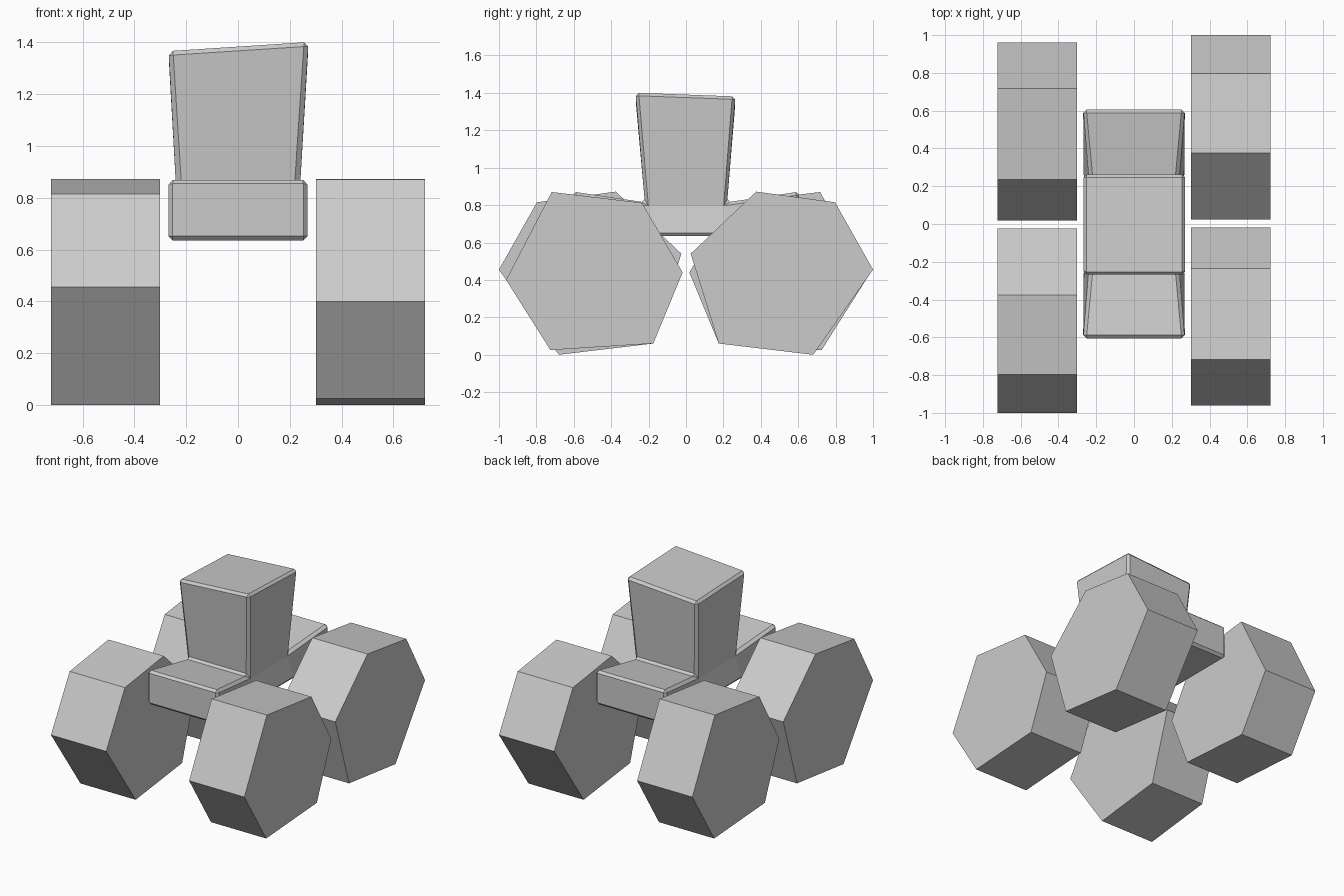
import bpy, bmesh

if "Cube" in bpy.data.objects:
    bpy.data.objects.remove(bpy.data.objects["Cube"])


def make_object(name, verts, faces):
    bm = bmesh.new()
    vs = [bm.verts.new(v) for v in verts]
    for f in faces:
        bm.faces.new([vs[i] for i in f])
    bmesh.ops.recalc_face_normals(bm, faces=bm.faces)
    mesh = bpy.data.meshes.new(name)
    bm.to_mesh(mesh)
    bm.free()
    obj = bpy.data.objects.new(name, mesh)
    bpy.context.collection.objects.link(obj)
    return obj


# Body: low chassis pinched in the middle, with a flaring cabin and tilted roof
# Each station: y, half width at top, height at top
stations = [(-0.605, 0.269, 0.872), (-0.22, 0.233, 0.815),
            (0.22, 0.233, 0.815), (0.605, 0.269, 0.872)]
verts = []
for y, hw, z in stations:
    verts += [(-0.269, y, 0.635), (0.269, y, 0.635), (hw, y, z), (-hw, y, z)]
verts += [(-0.268, -0.27, 1.367), (0.272, -0.27, 1.402),
          (0.272, 0.264, 1.382), (-0.268, 0.264, 1.347)]
faces = [(0, 1, 2, 3), (12, 13, 14, 15)]
for i in range(3):
    a, b = 4 * i, 4 * i + 4
    faces += [(a, a + 1, b + 1, b), (a + 1, a + 2, b + 2, b + 1), (a + 3, a, b, b + 3)]
    if i != 1:
        faces.append((a + 2, a + 3, b + 3, b + 2))
base, roof = [7, 6, 10, 11], [16, 17, 18, 19]
faces.append(roof)
for i in range(4):
    j = (i + 1) % 4
    faces.append((base[i], base[j], roof[j], roof[i]))
body = make_object("body", verts, faces)
bevel = body.modifiers.new("edge_chamfer", 'BEVEL')
bevel.width = 0.017
bevel.segments = 1
bevel.limit_method = 'ANGLE'


# Wheels: irregular hexagonal prisms, diagonal pairs share a profile
def wheel(name, profile, side, end):
    verts = [(side * x, end * y, z) for x in (0.302, 0.722) for y, z in profile]
    faces = [tuple(range(6)), tuple(range(6, 12))]
    faces += [(i, (i + 1) % 6, (i + 1) % 6 + 6, i + 6) for i in range(6)]
    make_object(name, verts, faces)


profile_a = [(1.0, 0.455), (0.797, 0.815), (0.375, 0.872),
             (0.025, 0.54), (0.175, 0.06), (0.68, 0.0)]
profile_b = [(0.962, 0.40), (0.718, 0.87), (0.235, 0.812),
             (0.018, 0.44), (0.175, 0.06), (0.725, 0.025)]
wheel("rear_right_wheel", profile_a, 1, 1)
wheel("front_left_wheel", profile_a, -1, -1)
wheel("front_right_wheel", profile_b, 1, -1)
wheel("rear_left_wheel", profile_b, -1, 1)
